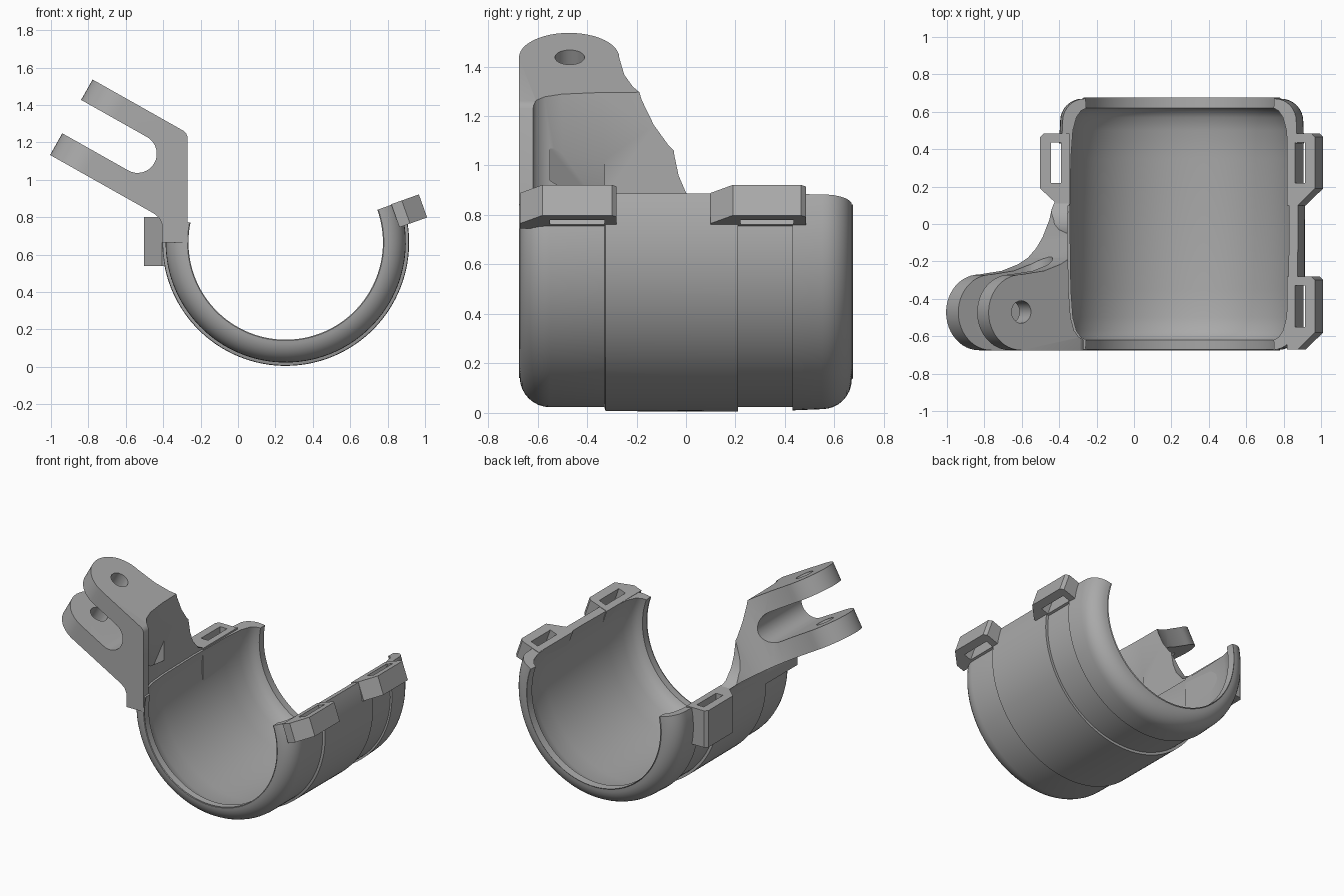
import bpy, bmesh, math
from mathutils import Vector

cube = bpy.data.objects.get("Cube")
if cube:
    bpy.data.objects.remove(cube)

grey = bpy.data.materials.new("mid_grey")
grey.use_nodes = True
colour = (0.4, 0.4, 0.4, 1)
grey.diffuse_color = colour
grey.node_tree.nodes["Principled BSDF"].inputs["Base Color"].default_value = colour

CX, CZ = 0.255, 0.665          # pipe axis
FRONT, BACK = -0.675, 0.675


def finish(name, bm):
    bmesh.ops.recalc_face_normals(bm, faces=bm.faces)
    mesh = bpy.data.meshes.new(name)
    bm.to_mesh(mesh)
    bm.free()
    mesh.materials.append(grey)
    obj = bpy.data.objects.new(name, mesh)
    bpy.context.collection.objects.link(obj)
    return obj


def prism(name, outline, place, d0, d1):
    """Closed outline swept from d0 to d1; place(a, b, d) gives the position."""
    bm = bmesh.new()
    rings = [[bm.verts.new(place(a, b, d)) for a, b in outline] for d in (d0, d1)]
    n = len(outline)
    for i in range(n):
        j = (i + 1) % n
        bm.faces.new((rings[0][i], rings[0][j], rings[1][j], rings[1][i]))
    bm.faces.new(rings[0])
    bm.faces.new(rings[1])
    return finish(name, bm)


def boolean(obj, tool, operation):
    mod = obj.modifiers.new(operation, 'BOOLEAN')
    mod.operation = operation
    mod.solver = 'EXACT'
    mod.object = tool
    bpy.context.view_layer.objects.active = obj
    bpy.ops.object.modifier_apply(modifier=mod.name)
    bpy.data.objects.remove(tool)


def smooth(obj):
    bpy.ops.object.select_all(action='DESELECT')
    obj.select_set(True)
    bpy.context.view_layer.objects.active = obj
    bpy.ops.object.shade_smooth_by_angle(angle=math.radians(30))


def arc(ca, cb, r, start, end, steps):
    return [(ca + r * math.cos(math.radians(start + (end - start) * i / steps)),
             cb + r * math.sin(math.radians(start + (end - start) * i / steps)))
            for i in range(steps + 1)]


# Trough shell: (y, radius) section swept around the pipe axis
half_inner = [(-0.62, 0.522), (-0.605, 0.55), (-0.57, 0.575), (-0.5, 0.594), (-0.35, 0.605)]
inner = half_inner + [(0, 0.61)] + [(-y, r) for y, r in reversed(half_inner)]
outer = (arc(0.55, 0.53, 0.12, 0, 90, 8)
         + [(0.43, 0.655), (0.43, 0.642), (0.21, 0.642), (0.21, 0.66),
            (-0.325, 0.658), (-0.33, 0.642)]
         + arc(-0.55, 0.52, 0.122, 90, 180, 8))
section = [(FRONT, 0.525)] + inner + [(BACK, 0.525)] + outer
LEFT_END, RIGHT_END, STEPS = 168.3, 379.6, 72

bm = bmesh.new()
rings = []
for k in range(STEPS + 1):
    t = math.radians(LEFT_END + (RIGHT_END - LEFT_END) * k / STEPS)
    rings.append([bm.verts.new((CX + r * math.cos(t), y, CZ + r * math.sin(t)))
                  for y, r in section])
for a, b in zip(rings, rings[1:]):
    for i in range(len(section)):
        j = (i + 1) % len(section)
        bm.faces.new((a[i], a[j], b[j], b[i]))
bm.faces.new(rings[0])
bm.faces.new(rings[-1])
smooth(finish("trough_shell", bm))


# Strap lugs with a through slot
def lug(name, y0, y1, degrees, t0, t1):
    turn = math.radians(degrees)
    out = Vector((math.cos(turn), 0, math.sin(turn)))
    up = Vector((-out.z, 0, out.x))
    if up.z < 0:
        up = -up

    def place(y, r, t):
        return Vector((CX, y, CZ)) + out * r + up * t

    body = prism(name, [(y0, 0.6), (y0, 0.66), (y0 + 0.09, 0.757), (y1 - 0.02, 0.757),
                        (y1, 0.737), (y1, 0.6)], place, t0, t1)
    s0, s1 = y0 + 0.12, y1 - 0.05
    slot = prism("slot_cutter", [(s0, 0.645), (s0, 0.7), (s1, 0.7), (s1, 0.645)],
                 place, t0 - 0.1, t1 + 0.1)
    boolean(body, slot, 'DIFFERENCE')
    smooth(body)


lug("front_left_strap_lug", -0.67, -0.28, 19.6, -0.128, 0.003)
lug("back_left_strap_lug", 0.1, 0.485, 19.6, -0.128, 0.003)
lug("back_right_strap_lug", 0.1, 0.485, 180, -0.125, 0.136)

# Forked bracket: side plate with two arms, in tilted arm coordinates (u out, v up)
TILT = math.radians(29.4)
ORIGIN = Vector((-0.27, 0, 1.25))
U = Vector((-math.cos(TILT), 0, math.sin(TILT)))
V = Vector((math.sin(TILT), 0, math.cos(TILT)))


def arm_place(u, y, v):
    return ORIGIN + U * u + V * v + Vector((0, y, 0))


def arm_xz(u, v):
    p = arm_place(u, 0, v)
    return (p.x, p.z)


TIP = 0.7
fork = [(TIP, 0), (TIP, -0.125)] + arc(0.178, -0.2275, 0.1025, 90, 270, 16) \
    + [(TIP, -0.33), (TIP, -0.463)]
profile = [(-0.27, 0.665), (-0.27, 1.23), (-0.277, 1.247), (-0.29, 1.261)]
profile += [arm_xz(u, v) for u, v in fork]
profile += [(-0.45, 0.82), (-0.42, 0.795), (-0.405, 0.76), (-0.405, 0.665)]
bracket = prism("fork_bracket", profile, lambda x, z, y: Vector((x, y, z)), -0.75, 0.2)

# Rounded arm tips and flare into the plate
plan = [(-0.8, FRONT)] + arc(0.38, -0.4725, 0.2025, -90, 90, 24) \
    + [(0.24, -0.25), (0.14, -0.215), (0.08, -0.18), (0.03, -0.13), (-0.01, -0.07),
       (-0.05, 0.02), (-0.09, 0.16), (-0.8, 0.16)]
boolean(bracket, prism("plan_cutter", plan, arm_place, -1.2, 0.3), 'INTERSECT')

# Plate edge sweeping down to the shell
side = [(-0.75, 0.6), (0.14, 0.6), (0.14, 0.79), (0.06, 0.82), (0.0, 0.89), (-0.03, 0.96),
        (-0.047, 1.04), (-0.055, 1.12), (-0.075, 1.19), (-0.12, 1.265), (-0.17, 1.31),
        (-0.22, 1.345), (-0.25, 1.4), (-0.265, 1.46), (-0.265, 1.7), (-0.75, 1.7)]
boolean(bracket, prism("side_cutter", side, lambda y, z, x: Vector((x, y, z)), -1.3, 0.1),
        'INTERSECT')

# Hollow inside the plate continuing the bore, behind a front lip
hollow = [(CX - r, y) for y, r in inner] + [(0.1, 0.62), (0.1, -0.62)]
boolean(bracket, prism("hollow_cutter", hollow, lambda x, y, z: Vector((x, y, z)), 0.5, 1.6),
        'DIFFERENCE')

# Pin hole through both arms
pin = arc(0.382, -0.47, 0.06, 0, 345, 23)
boolean(bracket, prism("pin_cutter", pin, arm_place, -0.6, 0.1), 'DIFFERENCE')

# Strap slot through the plate
strap = [(-0.475, 0.72), (-0.425, 0.70), (-0.28, 1.05), (-0.33, 1.07)]
boolean(bracket, prism("strap_cutter", strap, lambda x, z, y: Vector((x, y, z)), -0.55, -0.33),
        'DIFFERENCE')
smooth(bracket)
